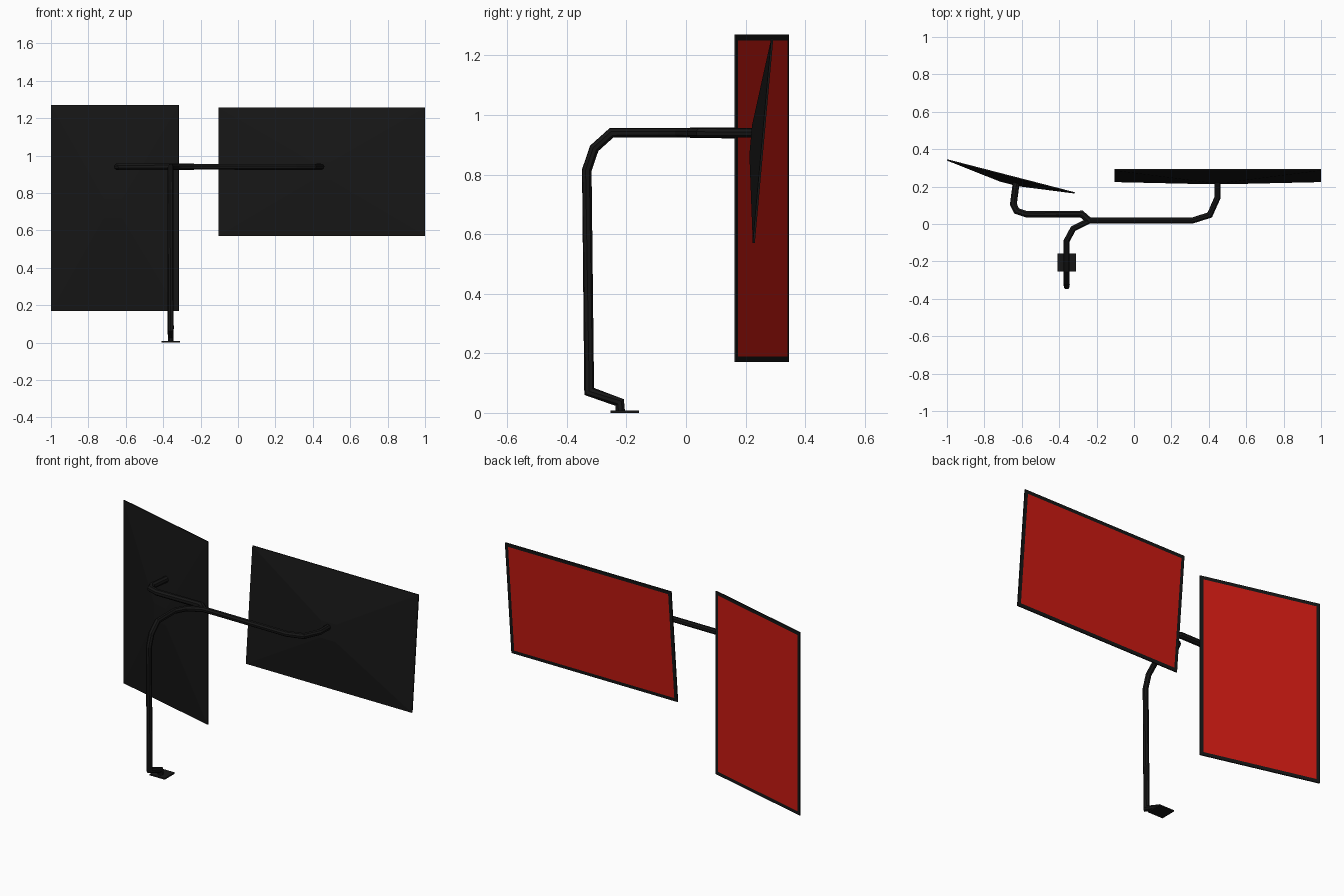
import bpy, bmesh
from mathutils import Matrix, Vector

if "Cube" in bpy.data.objects:
    bpy.data.objects.remove(bpy.data.objects["Cube"])


def material(name, rgb):
    m = bpy.data.materials.new(name)
    m.diffuse_color = (*rgb, 1)
    m.use_nodes = True
    m.node_tree.nodes["Principled BSDF"].inputs["Base Color"].default_value = m.diffuse_color
    return m


BLACK = material("black", (0.008, 0.008, 0.008))
RED = material("red", (0.6, 0.01, 0.006))


def add_object(name, bm, *mats):
    bmesh.ops.recalc_face_normals(bm, faces=bm.faces)
    mesh = bpy.data.meshes.new(name)
    bm.to_mesh(mesh)
    bm.free()
    for m in mats:
        mesh.materials.append(m)
    ob = bpy.data.objects.new(name, mesh)
    bpy.context.collection.objects.link(ob)
    return ob


def screen(name, w, h, centre, rot):
    """Flat red front (+y) with a thin bezel, low truncated pyramid behind."""
    bm = bmesh.new()

    def ring(hw, hh, y):
        return [bm.verts.new((sx * hw, y, sz * hh))
                for sx, sz in ((-1, -1), (1, -1), (1, 1), (-1, 1))]

    rings = [ring(w / 2 - 0.02, h / 2 - 0.02, 0), ring(w / 2, h / 2, 0),
             ring(w / 2, h / 2, -0.007), ring(0.05, 0.05, -0.045)]
    for a, b in zip(rings, rings[1:]):
        for i in range(4):
            j = (i + 1) % 4
            bm.faces.new((a[i], a[j], b[j], b[i]))
    bm.faces.new(rings[-1])
    bm.faces.new(rings[0]).material_index = 1
    ob = add_object(name, bm, BLACK, RED)
    ob.location, ob.rotation_euler = centre, rot


def tube(name, points, radius, sides=8):
    """Faceted tube with mitred bends along a path."""
    pts = [Vector(p) for p in points]
    segs = [(b - a).normalized() for a, b in zip(pts, pts[1:])]
    bm = bmesh.new()
    side = segs[0].orthogonal().normalized()
    rings = []
    for i, p in enumerate(pts):
        d0, d1 = segs[max(i - 1, 0)], segs[min(i, len(segs) - 1)]
        plane = (d0 + d1).normalized()
        side = (side - d0 * side.dot(d0)).normalized()
        ring = []
        for k in range(sides):
            off = Matrix.Rotation(6.283185 * (k + 0.5) / sides, 3, d0) @ side * radius
            off -= d0 * (off.dot(plane) / d0.dot(plane))
            ring.append(bm.verts.new(p + off))
        rings.append(ring)
    for a, b in zip(rings, rings[1:]):
        for k in range(sides):
            j = (k + 1) % sides
            bm.faces.new((a[k], a[j], b[j], b[k]))
    bm.faces.new(rings[0])
    bm.faces.new(rings[-1])
    add_object(name, bm, BLACK)


# two identical panels, one turned upright
screen("left_screen", 0.705, 1.10, (-0.6575, 0.258, 0.72), (0, 0, -0.253))
screen("right_screen", 1.105, 0.689, (0.4475, 0.262, 0.9125), (-0.09, 0, 0))

# post continuing into the right arm
Z = 0.94
tube("post_and_right_arm", [
    (-0.36, -0.22, 0.004), (-0.36, -0.223, 0.035), (-0.36, -0.325, 0.072),
    (-0.36, -0.333, 0.815), (-0.36, -0.308, 0.888), (-0.36, -0.25, Z),
    (-0.36, -0.09, Z), (-0.325, -0.025, Z), (-0.24, 0.018, Z), (0.31, 0.018, Z),
    (0.405, 0.048, Z), (0.446, 0.14, Z), (0.446, 0.24, Z)], 0.0165)

# left arm branching off the post
tube("left_arm", [
    (-0.24, 0.018, Z), (-0.28, 0.053, Z), (-0.575, 0.052, Z),
    (-0.628, 0.07, Z), (-0.645, 0.105, Z), (-0.628, 0.235, Z)], 0.0185)

# desk foot plate
bm = bmesh.new()
bmesh.ops.create_cube(bm, size=1, matrix=Matrix.Translation((-0.36, -0.206, 0.004))
                      @ Matrix.Diagonal((0.1, 0.095, 0.008, 1)))
add_object("foot_plate", bm, BLACK)
